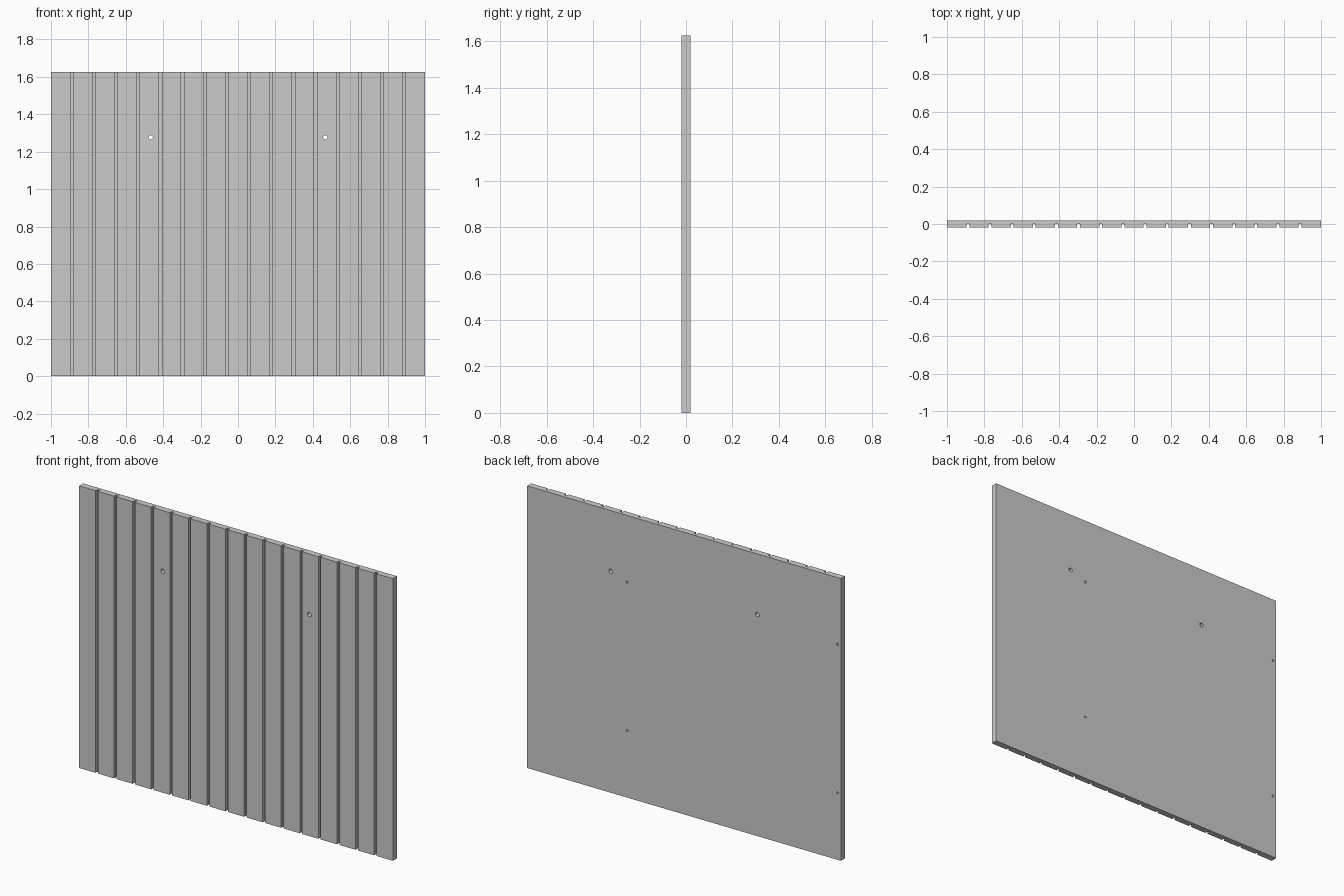
import bpy, bmesh

if "Cube" in bpy.data.objects:
    bpy.data.objects.remove(bpy.data.objects["Cube"])

HALF, HEIGHT = 1.0, 1.626
FRONT, BACK, GROOVE_Y = -0.0185, 0.0185, -0.001
GROOVES, SPAN, GROOVE_W = 16, 0.888, 0.015

# Panel cross-section: flat back, rectangular grooves along the front
profile = [(-HALF, BACK), (-HALF, FRONT)]
for i in range(GROOVES):
    x = -SPAN + 2 * SPAN * i / (GROOVES - 1)
    a, b = x - GROOVE_W / 2, x + GROOVE_W / 2
    profile += [(a, FRONT), (a, GROOVE_Y), (b, GROOVE_Y), (b, FRONT)]
profile += [(HALF, FRONT), (HALF, BACK)]

bm = bmesh.new()
face = bm.faces.new([bm.verts.new((x, y, 0)) for x, y in profile])
top = bmesh.ops.extrude_face_region(bm, geom=[face])["geom"]
bmesh.ops.translate(bm, vec=(0, 0, HEIGHT),
                    verts=[v for v in top if isinstance(v, bmesh.types.BMVert)])
bmesh.ops.recalc_face_normals(bm, faces=bm.faces)
mesh = bpy.data.meshes.new("grooved_panel")
bm.to_mesh(mesh)
bm.free()
panel = bpy.data.objects.new("grooved_panel", mesh)
bpy.context.collection.objects.link(panel)


def drill(x, z, radius, y0, y1):
    """Cut a round hole along y from y0 to y1."""
    bpy.ops.mesh.primitive_cylinder_add(
        vertices=24, radius=radius, depth=y1 - y0,
        location=(x, (y0 + y1) / 2, z), rotation=(1.5707963, 0, 0))
    cutter = bpy.context.object
    cutter.name = "hole_cutter"
    cutter.hide_render = True
    mod = panel.modifiers.new("hole", "BOOLEAN")
    mod.object, mod.operation, mod.solver = cutter, "DIFFERENCE", "EXACT"
    bpy.context.view_layer.objects.active = panel
    bpy.ops.object.modifier_apply(modifier=mod.name)
    bpy.data.objects.remove(cutter)


# Two through holes near the top
for x in (-0.467, 0.467):
    drill(x, 1.276, 0.012, -0.1, 0.1)

# Four small blind screw holes in the back
for x in (-0.978, 0.362):
    for z in (0.385, 1.24):
        drill(x, z, 0.0065, 0.004, 0.1)

# Smooth hole walls, crisp panel edges
bpy.ops.object.select_all(action="DESELECT")
panel.select_set(True)
bpy.context.view_layer.objects.active = panel
bpy.ops.object.shade_smooth_by_angle()
